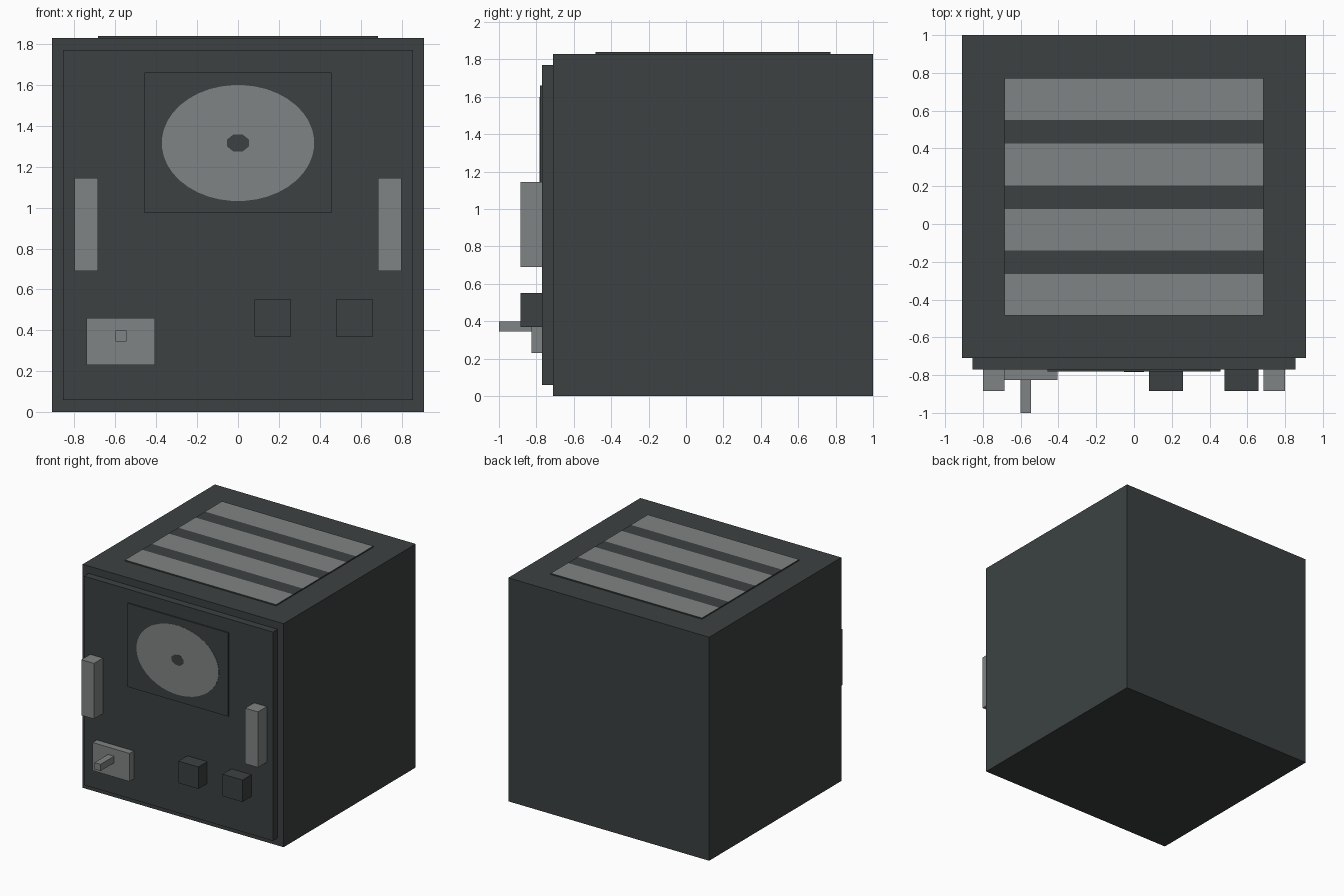
import bpy, bmesh
from math import radians
from mathutils import Matrix, Vector

cube = bpy.data.objects.get("Cube")
if cube:
    bpy.data.objects.remove(cube, do_unlink=True)


def material(name, color):
    m = bpy.data.materials.new(name)
    m.use_nodes = True
    m.diffuse_color = color
    m.node_tree.nodes["Principled BSDF"].inputs["Base Color"].default_value = color
    return m


DARK = material("charcoal", (0.045, 0.053, 0.053, 1))
LIGHT = material("mid_grey", (0.217, 0.227, 0.227, 1))


def finish(name, bm, *mats):
    mesh = bpy.data.meshes.new(name)
    bm.to_mesh(mesh)
    bm.free()
    for m in mats:
        mesh.materials.append(m)
    obj = bpy.data.objects.new(name, mesh)
    bpy.context.collection.objects.link(obj)
    return obj


def box_mesh(x, y, z):
    """Box from (low, high) pairs on each axis."""
    bm = bmesh.new()
    spans = (x, y, z)
    centre = Vector([(a + b) / 2 for a, b in spans])
    size = Vector([b - a for a, b in spans])
    bmesh.ops.create_cube(bm, size=1, matrix=Matrix.Translation(centre) @ Matrix.Diagonal(size).to_4x4())
    return bm


def box(name, x, y, z, mat):
    return finish(name, box_mesh(x, y, z), mat)


def disc(name, rx, rz, z, y, depth, sides, mat):
    """Thin elliptical plate facing the front, its back at y."""
    bm = bmesh.new()
    place = (Matrix.Translation((0, y - depth / 2, z)) @ Matrix.Diagonal((rx, 1, rz, 1))
             @ Matrix.Rotation(radians(90), 4, "X") @ Matrix.Rotation(radians(180 / sides), 4, "Z"))
    bmesh.ops.create_cone(bm, cap_ends=True, segments=sides, radius1=1, radius2=1,
                          depth=depth, matrix=place)
    return finish(name, bm, mat)


# Cabinet and raised front panel
FACE = -0.77
box("cabinet", (-0.91, 0.91), (-0.71, 1.0), (0, 1.83), DARK)
box("front_panel", (-0.855, 0.855), (FACE, -0.71), (0.06, 1.77), DARK)

# Dial plate with its round face and hub
box("dial_plate", (-0.457, 0.457), (-0.78, FACE), (0.975, 1.66), DARK)
disc("dial_face", 0.373, 0.284, 1.316, -0.78, 0.002, 40, LIGHT)
disc("dial_hub", 0.058, 0.045, 1.316, -0.782, 0.001, 8, DARK)

# Pair of upright handles
for side, sign in (("left", 1), ("right", -1)):
    box(side + "_handle", sorted((sign * 0.685, sign * 0.8)), (-0.885, FACE), (0.69, 1.145), LIGHT)

# Pair of square knobs
for name, x in (("inner_knob", 0.08), ("outer_knob", 0.48)):
    box(name, (x, x + 0.18), (-0.885, FACE), (0.37, 0.55), DARK)

# Switch block with lever
box("switch_block", (-0.74, -0.405), (-0.825, FACE), (0.23, 0.46), LIGHT)
box("switch_lever", (-0.60, -0.545), (-1.0, -0.825), (0.345, 0.40), LIGHT)

# Top vent plate, sliced into alternating stripes
START, END, STRIPE, PITCH = -0.485, 0.772, 0.22, 0.345
bm = box_mesh((-0.685, 0.685), (START, END), (1.83, 1.84))
for i in range(4):
    for cut in (START + i * PITCH, START + i * PITCH + STRIPE):
        if START < cut < END:
            bmesh.ops.bisect_plane(bm, geom=bm.verts[:] + bm.edges[:] + bm.faces[:],
                                   plane_co=(0, cut, 0), plane_no=(0, 1, 0))
bm.normal_update()
for f in bm.faces:
    along = (f.calc_center_median().y - START) % PITCH
    f.material_index = int(f.normal.z > 0.5 and along < STRIPE)
finish("top_vent", bm, DARK, LIGHT)
